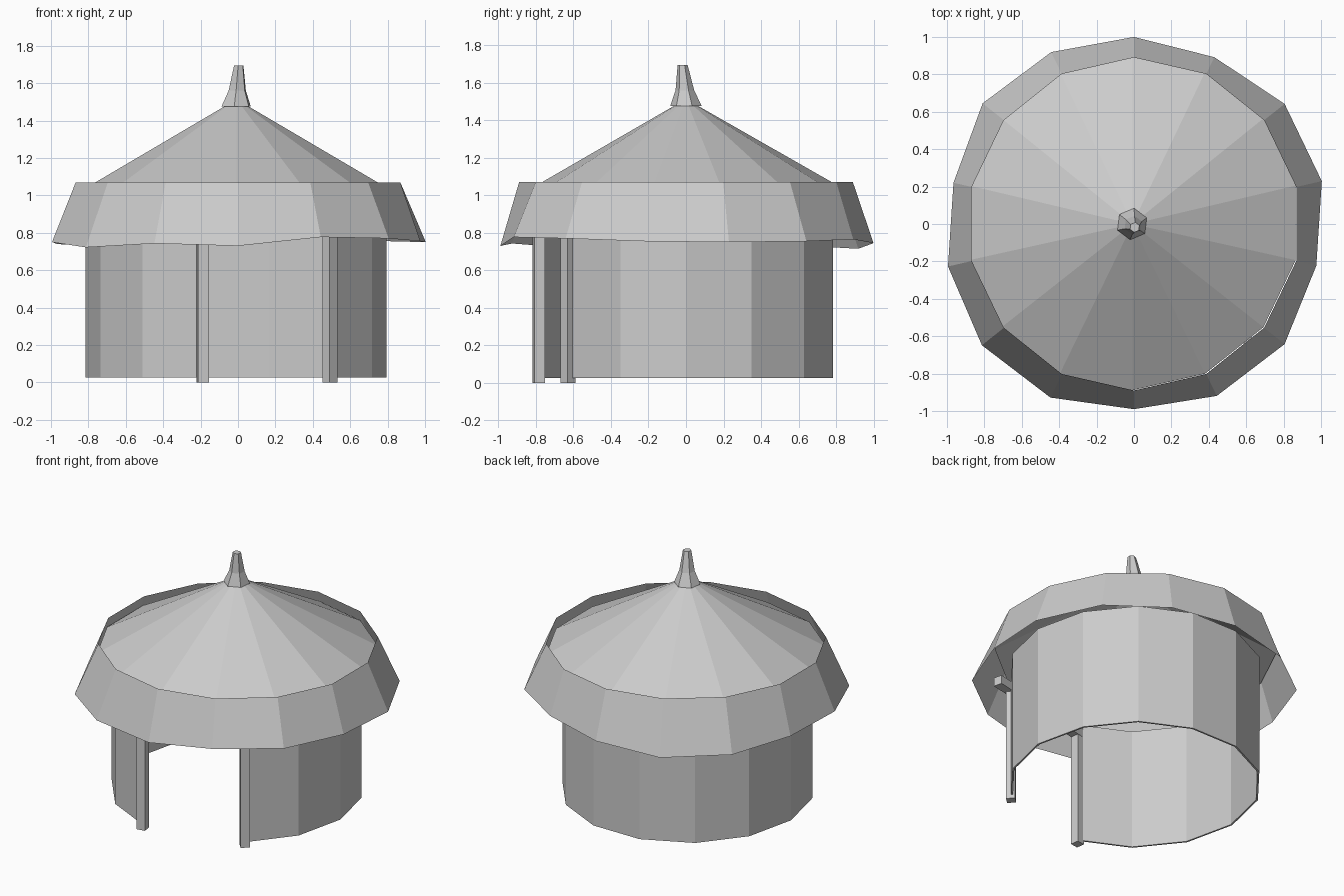
import bpy, bmesh, math
from mathutils import Vector

cube = bpy.data.objects.get("Cube")
if cube:
    bpy.data.objects.remove(cube, do_unlink=True)

SIDES = 14
STEP = math.tau / SIDES

grey = bpy.data.materials.new("plain_grey")
grey.use_nodes = True
grey.diffuse_color = (0.6, 0.6, 0.6, 1)
grey.node_tree.nodes["Principled BSDF"].inputs["Base Color"].default_value = (0.6, 0.6, 0.6, 1)


def finish(name, bm):
    mesh = bpy.data.meshes.new(name)
    bm.to_mesh(mesh)
    bm.free()
    mesh.materials.append(grey)
    obj = bpy.data.objects.new(name, mesh)
    bpy.context.collection.objects.link(obj)
    return obj


def polar(radius, angle, z, cx=0.0, cy=0.0):
    return Vector((cx + radius * math.cos(angle), cy + radius * math.sin(angle), z))


def loft(name, rings, closed=True, cap=False):
    """Skin a stack of rings, listed from bottom to top, anticlockwise."""
    bm = bmesh.new()
    rows = [[bm.verts.new(p) for p in ring] for ring in rings]
    n = len(rows[0])
    for low, high in zip(rows, rows[1:]):
        for i in range(n if closed else n - 1):
            j = (i + 1) % n
            bm.faces.new((low[i], low[j], high[j], high[i]))
    if cap:
        bm.faces.new(rows[-1])
    return finish(name, bm)


def box(name, centre, size, angle):
    bm = bmesh.new()
    bmesh.ops.create_cube(bm, size=1)
    bmesh.ops.scale(bm, vec=size, verts=bm.verts)
    obj = finish(name, bm)
    obj.location = centre
    obj.rotation_euler.z = angle
    return obj


# Round wall, open across two sides at the front
first, last = -2, 10
wall_angles = [k * STEP for k in range(first, last + 1)]
wall = loft("wall", [[polar(0.805, a, z, -0.01) for a in wall_angles]
                     for z in (0.025, 0.87)], closed=False)
shell = wall.modifiers.new("thickness", "SOLIDIFY")
shell.thickness = 0.012
shell.offset = -1

# Door posts on the two wall ends, with a lintel across them
ends = [polar(0.805, wall_angles[0], 0, -0.01), polar(0.805, wall_angles[-1], 0, -0.01)]
for side, end, turn in zip(("left", "right"), ends, (0.75, 0.15)):
    box("door_post_" + side, end + Vector((0, 0, 0.42)), (0.058, 0.058, 0.84), turn)
span = ends[0] - ends[1]
box("door_lintel", (ends[0] + ends[1]) / 2 + Vector((0, 0, 0.815)),
    (span.length + 0.28, 0.06, 0.06), math.atan2(span.y, span.x))

# Eave skirt with a ragged lower edge, anticlockwise from the back
radii = [1.0, 1.02, 1.035, 0.99, 1.02, 1.04, 1.03, 0.99, 1.02, 1.03, 1.0, 1.03, 1.03, 0.99]
drops = [.745, .715, .73, .74, .75, .722, .743, .73, .777, .77, .755, .75, .755, .765]
angles = [math.pi / 2 + k * STEP for k in range(SIDES)]
loft("eave_skirt", [[polar(r, a, z) for r, a, z in zip(radii, angles, drops)],
                    [polar(0.89, a, 1.07) for a in angles]])

# Conical roof, set slightly off centre inside the skirt
loft("roof_cone", [[polar(0.895, a, 1.0, -0.008, 0.006) for a in angles],
                   [polar(0.05, a, 1.485, -0.008, 0.0) for a in angles]], cap=True)

# Flared six-sided finial leaning a little to one side
profile = [(0.085, 1.475, -0.01, 0.0), (0.05, 1.56, -0.004, -0.006), (0.027, 1.695, 0.004, -0.018)]
loft("finial", [[polar(r, 0.4 + k * math.tau / 6, z, cx, cy) for k in range(6)]
                for r, z, cx, cy in profile], cap=True)
